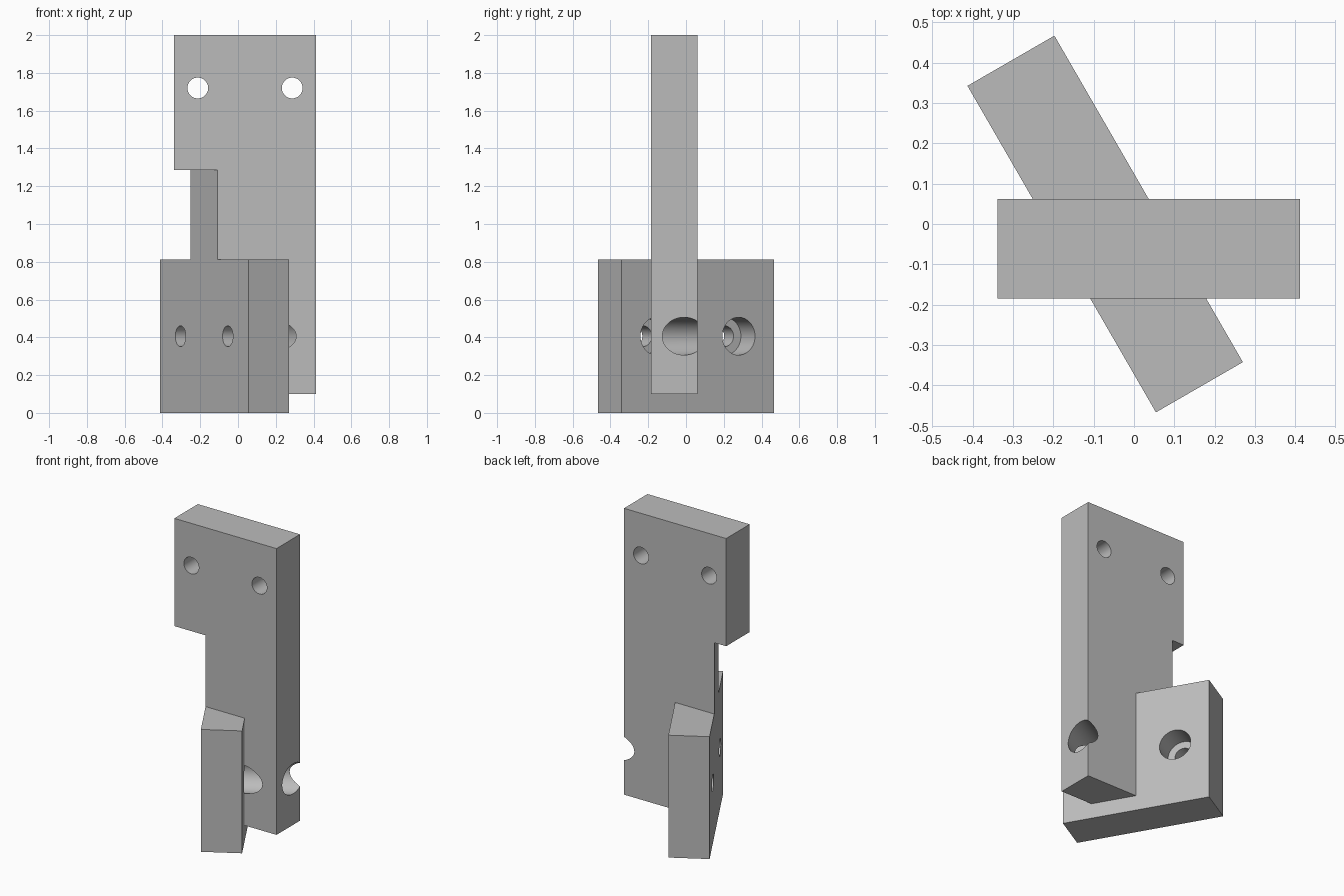
import bpy, math
from mathutils import Vector

cube = bpy.data.objects.get("Cube")
if cube:
    bpy.data.objects.remove(cube, do_unlink=True)

grey = bpy.data.materials.new("plain_grey")
grey.use_nodes = True
grey.diffuse_color = (0.5, 0.5, 0.5, 1)
grey.node_tree.nodes["Principled BSDF"].inputs["Base Color"].default_value = (0.5, 0.5, 0.5, 1)

ACROSS = Vector((math.cos(math.radians(30)), 0.5, 0))   # through the clamp block
ALONG = Vector((0.5, -math.cos(math.radians(30)), 0))   # length of the clamp block
LENGTH, THICK, HEIGHT = 0.935, 0.249, 0.812
CENTRE = Vector((-0.0715, 0.0, 0))
FRONT, BACK = -0.185, 0.062


def loft(name, start, end):
    """Solid between two matching polygons."""
    n = len(start)
    faces = [tuple(range(n)), tuple(reversed(range(n, 2 * n)))]
    faces += [(i, i + n, (i + 1) % n + n, (i + 1) % n) for i in range(n)]
    mesh = bpy.data.meshes.new(name)
    mesh.from_pydata([tuple(p) for p in start + end], [], faces)
    obj = bpy.data.objects.new(name, mesh)
    bpy.context.collection.objects.link(obj)
    mesh.materials.append(grey)
    bpy.context.view_layer.objects.active = obj
    bpy.ops.object.mode_set(mode='EDIT')
    bpy.ops.mesh.select_all(action='SELECT')
    bpy.ops.mesh.normals_make_consistent(inside=False)
    bpy.ops.object.mode_set(mode='OBJECT')
    return obj


def drill(name, start, end, radius):
    """Cylinder cutter between two points."""
    axis = end - start
    bpy.ops.mesh.primitive_cylinder_add(vertices=48, radius=radius, depth=axis.length,
                                        location=(start + end) / 2,
                                        rotation=axis.to_track_quat('Z', 'Y').to_euler())
    obj = bpy.context.object
    obj.name = name
    obj.hide_render = True
    obj.data.materials.append(grey)
    return obj


def combine(target, other, operation):
    """Apply a boolean and discard the second solid."""
    mod = target.modifiers.new(operation.lower(), 'BOOLEAN')
    mod.operation, mod.object, mod.solver = operation, other, 'EXACT'
    bpy.context.view_layer.objects.active = target
    bpy.ops.object.modifier_apply(modifier=mod.name)
    bpy.data.objects.remove(other, do_unlink=True)


# Upright plate, with its neck edge slanted to follow the clamp block
def plate_outline(y):
    edge = CENTRE - ACROSS * THICK / 2
    neck = edge.x + (y - edge.y) * ALONG.x / ALONG.y
    return [(-0.338, y, 2), (0.412, y, 2), (0.412, y, 0.1),
            (neck, y, 0.1), (neck, y, 1.285), (-0.338, y, 1.285)]


bracket = loft("mounting_bracket", plate_outline(FRONT), plate_outline(BACK))

# Angled clamp block
base = [CENTRE + ALONG * a * LENGTH / 2 + ACROSS * b * THICK / 2
        for a, b in ((-1, -1), (1, -1), (1, 1), (-1, 1))]
block = loft("clamp_block", base, [p + Vector((0, 0, HEIGHT)) for p in base])
combine(bracket, block, 'UNION')

# Upper mounting holes
for x in (-0.213, 0.287):
    combine(bracket, drill("mount_hole", Vector((x, -0.5, 1.72)), Vector((x, 0.5, 1.72)), 0.055),
            'DIFFERENCE')

# Stepped bolt holes through the clamp block
for offset in (-0.25, 0.25):
    mid = CENTRE + ALONG * offset + Vector((0, 0, HEIGHT / 2))
    combine(bracket, drill("bolt_hole", mid - ACROSS * 0.3, mid + ACROSS * 0.3, 0.055),
            'DIFFERENCE')
    combine(bracket, drill("bolt_head_bore", mid - ACROSS * 0.025, mid + ACROSS * 0.8, 0.1),
            'DIFFERENCE')

# Smooth hole walls, sharp edges
bpy.ops.object.select_all(action='DESELECT')
bracket.select_set(True)
bpy.context.view_layer.objects.active = bracket
bpy.ops.object.shade_smooth_by_angle(angle=math.radians(30))
